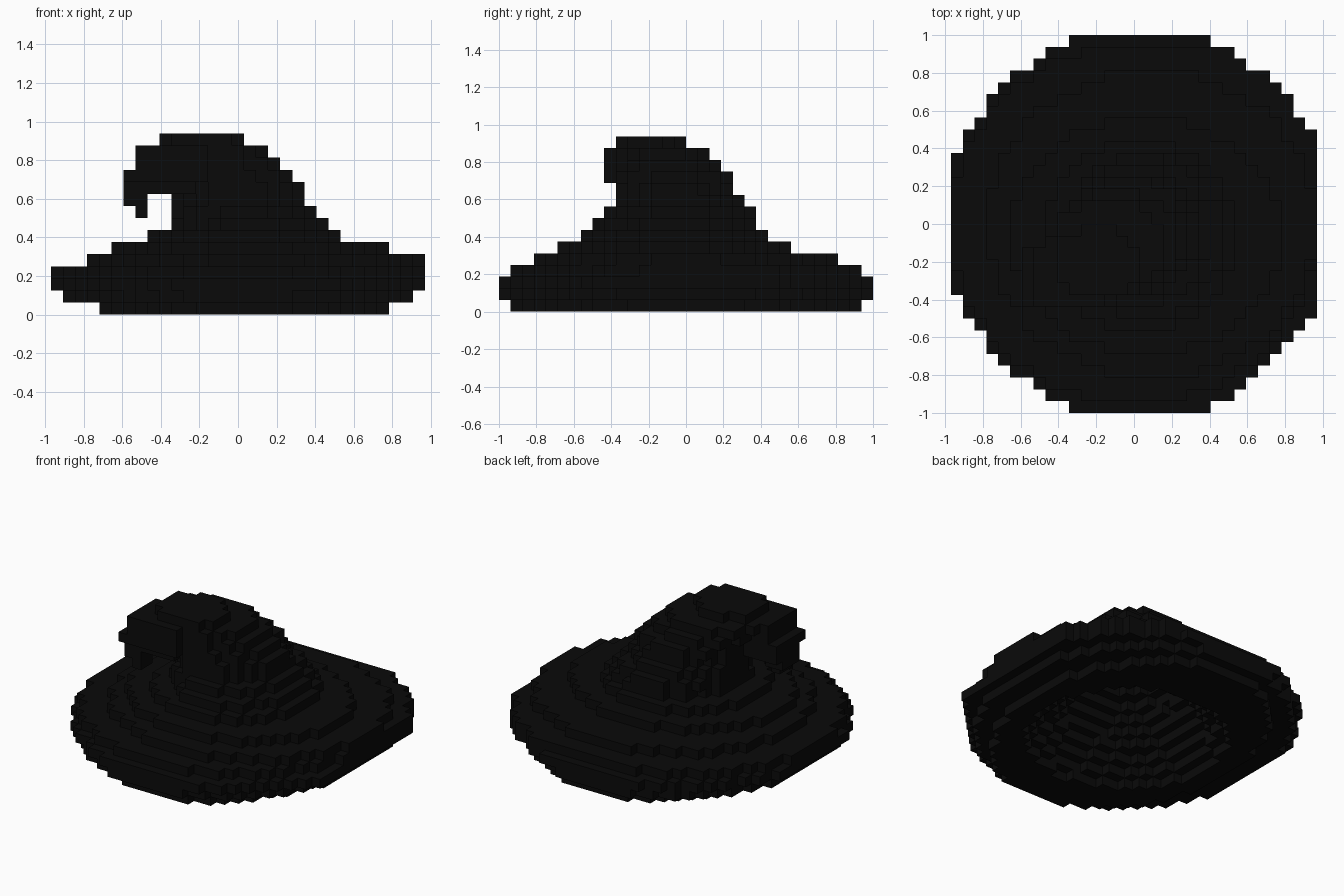
import bpy
import bmesh
from mathutils import Vector

cube = bpy.data.objects.get("Cube")
if cube:
    bpy.data.objects.remove(cube)

S = 1 / 16  # block size

black = bpy.data.materials.new("soft black")
black.use_nodes = True
black.diffuse_color = (0.003, 0.003, 0.003, 1)
black.node_tree.nodes["Principled BSDF"].inputs["Base Color"].default_value = black.diffuse_color

# Oval limits (x min, x max, y min, y max) of each block layer, from the ground up
LAYERS = [
    (-.73, .79, -.95, .95), (-.93, .93, -1.02, 1.02), (-.97, .97, -1, 1),
    (-.98, .98, -.95, .95), (-.78, .97, -.81, .81), (-.66, .78, -.69, .56),
    (-.47, .53, -.56, .44), (-.34, .47, -.5, .38), (-.34, .4, -.44, .38),
    (-.34, .34, -.38, .31), (-.34, .34, -.38, .25), (-.34, .28, -.38, .25),
    (-.4, .22, -.38, .19), (-.45, .16, -.4, .13), (-.41, .03, -.38, 0),
]
# Limits of the curled tip, by layer
CURL = {
    8: (-.54, -.46, -.38, -.25), 9: (-.6, -.46, -.38, -.19),
    10: (-.6, -.2, -.38, -.12), 11: (-.6, -.1, -.44, -.1),
    12: (-.54, -.1, -.44, -.1), 13: (-.54, -.1, -.44, -.1),
}
HOLLOW_TOP = 8  # highest hollow layer


def in_oval(x, y, box, power=2):
    """Inside an oval; a higher power makes it squarer."""
    x0, x1, y0, y1 = box
    dx = abs(2 * x - x0 - x1) / (x1 - x0)
    dy = abs(2 * y - y0 - y1) / (y1 - y0)
    return dx ** power + dy ** power <= 1


def in_brim_outline(x, y):
    return (x - .03) ** 2 + y * y <= 1.03 ** 2 and x - y < 1.45


def in_hollow(k, x, y):
    """Head opening, narrowing evenly upwards."""
    radius = .62 - .055 * k
    return k <= HOLLOW_TOP and (x - .03) ** 2 + (y + .04) ** 2 <= radius ** 2


def part_at(k, x, y):
    """Name of the part that fills this block, or None."""
    if k in CURL and in_oval(x, y, CURL[k], 4):
        return "curled_tip"
    # The rim is full at its widest layer and lifts at the back left
    if k == 2 or (k == 3 and x + y > .9 and y < .94):
        inside = in_brim_outline(x, y)
    else:
        inside = in_oval(x, y, LAYERS[k])
    if not inside or in_hollow(k, x, y):
        return None
    return "brim" if k < 6 else "crown"


# Fill the block grid
cells = {}
for k in range(len(LAYERS)):
    for i in range(-15, 16):
        for j in range(-16, 16):
            part = part_at(k, i * S, (j + .5) * S)
            if part:
                cells[i, j, k] = part


def build_part(name):
    """Make the exposed block faces of one part."""
    bm = bmesh.new()
    verts = {}

    def corner(p):
        key = tuple(round(2 * c) for c in p)
        if key not in verts:
            verts[key] = bm.verts.new(Vector(p) * S)
        return verts[key]

    for cell, part in cells.items():
        if part != name:
            continue
        centre = Vector(cell) + Vector((0, .5, .5))
        for axis in range(3):
            for sign in (-1, 1):
                n = Vector((0, 0, 0))
                n[axis] = sign
                if tuple(int(a + b) for a, b in zip(cell, n)) in cells:
                    continue
                u = Vector((0, 0, 0))
                u[(axis + 1) % 3] = 1
                v = n.cross(u)
                quad = [centre + (n + a * u + b * v) / 2
                        for a, b in ((-1, -1), (1, -1), (1, 1), (-1, 1))]
                bm.faces.new([corner(p) for p in quad])
    mesh = bpy.data.meshes.new(name)
    bm.to_mesh(mesh)
    bm.free()
    mesh.materials.append(black)
    bpy.context.collection.objects.link(bpy.data.objects.new(name, mesh))


for part_name in ("brim", "crown", "curled_tip"):
    build_part(part_name)
